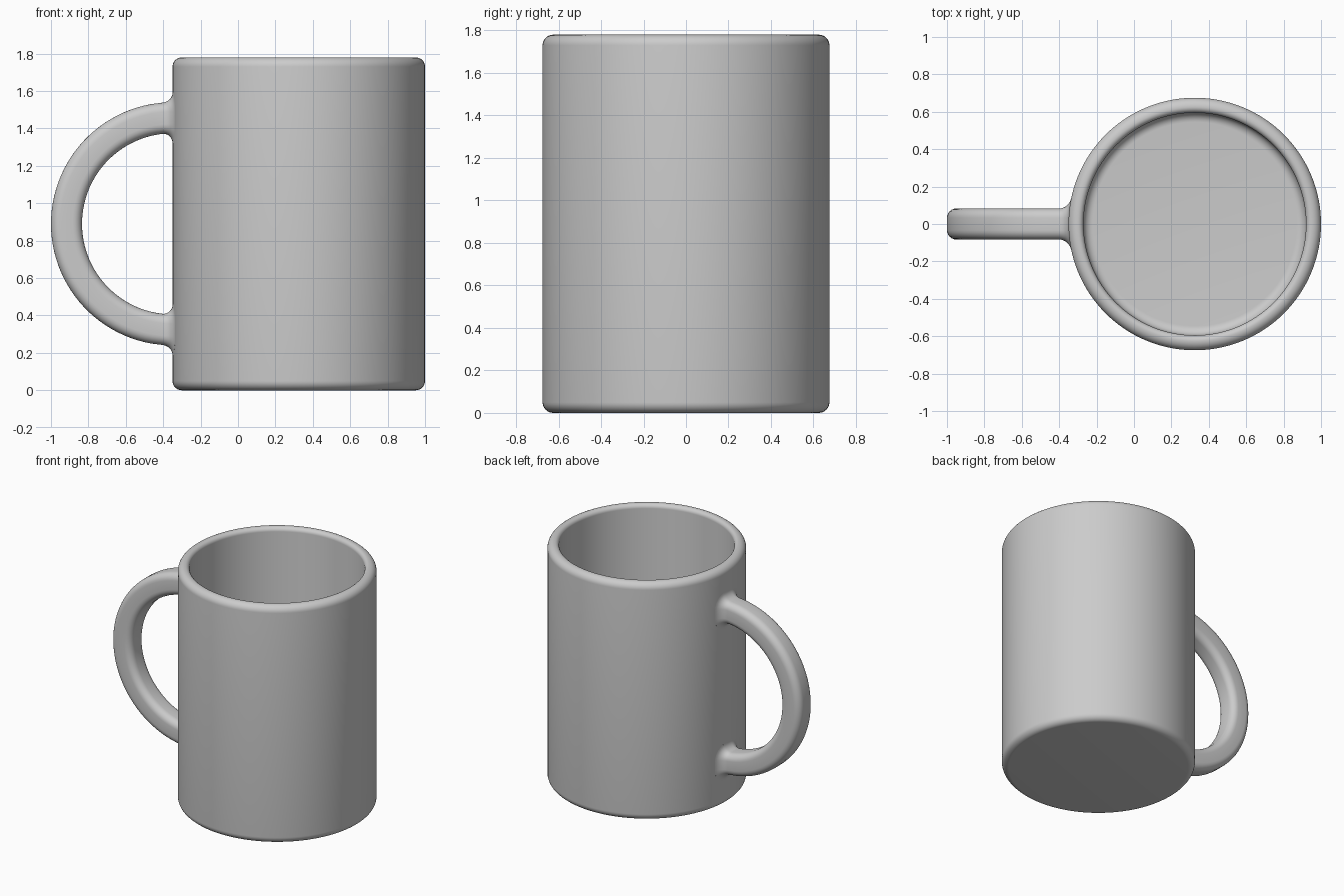
import bpy, bmesh
from math import sin, cos, pi, sqrt, radians

cube = bpy.data.objects.get("Cube")
if cube:
    bpy.data.objects.remove(cube, do_unlink=True)

# Single ceramic colour
ceramic = bpy.data.materials.new("grey_ceramic")
ceramic.use_nodes = True
GREY = (0.6, 0.6, 0.6, 1)
ceramic.diffuse_color = GREY
ceramic.node_tree.nodes["Principled BSDF"].inputs["Base Color"].default_value = GREY

CUP_X, CUP_R, HEIGHT = 0.325, 0.675, 1.78
INNER_R, FLOOR = 0.595, 0.08


def arc(cx, cy, r, start, end, steps=8):
    """Points on a circular arc, angles in degrees."""
    angles = [radians(start + (end - start) * i / steps) for i in range(steps + 1)]
    return [(cx + r * cos(a), cy + r * sin(a)) for a in angles]


def finish(bm, name):
    bmesh.ops.recalc_face_normals(bm, faces=bm.faces)
    mesh = bpy.data.meshes.new(name)
    bm.to_mesh(mesh)
    bm.free()
    mesh.materials.append(ceramic)
    obj = bpy.data.objects.new(name, mesh)
    bpy.context.collection.objects.link(obj)
    bpy.ops.object.select_all(action='DESELECT')
    obj.select_set(True)
    bpy.context.view_layer.objects.active = obj
    bpy.ops.object.shade_smooth_by_angle(angle=radians(35))
    return obj


def bridge_rings(bm, rings):
    """Skin a list of closed rings and cap both ends."""
    rows = [[bm.verts.new(p) for p in ring] for ring in rings]
    n = len(rows[0])
    for a, b in zip(rows, rows[1:]):
        for i in range(n):
            j = (i + 1) % n
            bm.faces.new((a[i], a[j], b[j], b[i]))
    bm.faces.new(rows[0])
    bm.faces.new(rows[-1])


# Cup body: lathed wall with rounded foot, rim and inner floor
ROUND, LIP = 0.05, 0.03
profile = (arc(CUP_R - ROUND, ROUND, ROUND, -90, 0)
           + arc(CUP_R - ROUND, HEIGHT - ROUND, ROUND, 0, 90)
           + arc(INNER_R + LIP, HEIGHT - LIP, LIP, 90, 180)[1:]
           + arc(INNER_R - ROUND, FLOOR + ROUND, ROUND, 0, -90))
SEGMENTS = 128
turns = [2 * pi * i / SEGMENTS for i in range(SEGMENTS)]
bm = bmesh.new()
bridge_rings(bm, [[(CUP_X + r * cos(t), r * sin(t), z) for t in turns]
                  for r, z in profile])
finish(bm, "cup_body")

# Handle: rounded-square section swept round a half ring, flared at the cup
RING_X, RING_Z, RING_R = -0.35, 0.89, 0.567
HALF, CORNER, FLARE = 0.083, 0.05, 0.055


def section(grow=0.0):
    """Rounded square, offset outward by grow: (radial, sideways) pairs."""
    inner, r = HALF - CORNER, CORNER + grow
    return [p for k, (sx, sy) in enumerate([(1, 1), (-1, 1), (-1, -1), (1, -1)])
            for p in arc(sx * inner, sy * inner, r, 90 * k, 90 * k + 90, 6)]


def joint_ring(distance, grow, side):
    """Section lying at a set distance from the curved cup wall."""
    ring = []
    for u, v in section(grow):
        x = CUP_X - sqrt(CUP_R ** 2 - v ** 2) - distance
        ring.append((x, v, RING_Z + side * sqrt((RING_R + u) ** 2 - (x - RING_X) ** 2)))
    return ring


def flare(side):
    """Concave fillet from the handle into the wall, ending inside it."""
    steps = [pi / 2 * i / 8 for i in range(9)]
    rings = [joint_ring(FLARE * (1 - sin(t)), FLARE * (1 - cos(t)), side) for t in steps]
    return rings + [joint_ring(-0.02, FLARE, side)]


rings = flare(1)[::-1]
for i in range(49):
    a = radians(100 + 160 * i / 48)
    rings.append([(RING_X + (RING_R + u) * cos(a), v, RING_Z + (RING_R + u) * sin(a))
                  for u, v in section()])
rings += flare(-1)
bm = bmesh.new()
bridge_rings(bm, rings)
finish(bm, "handle")
